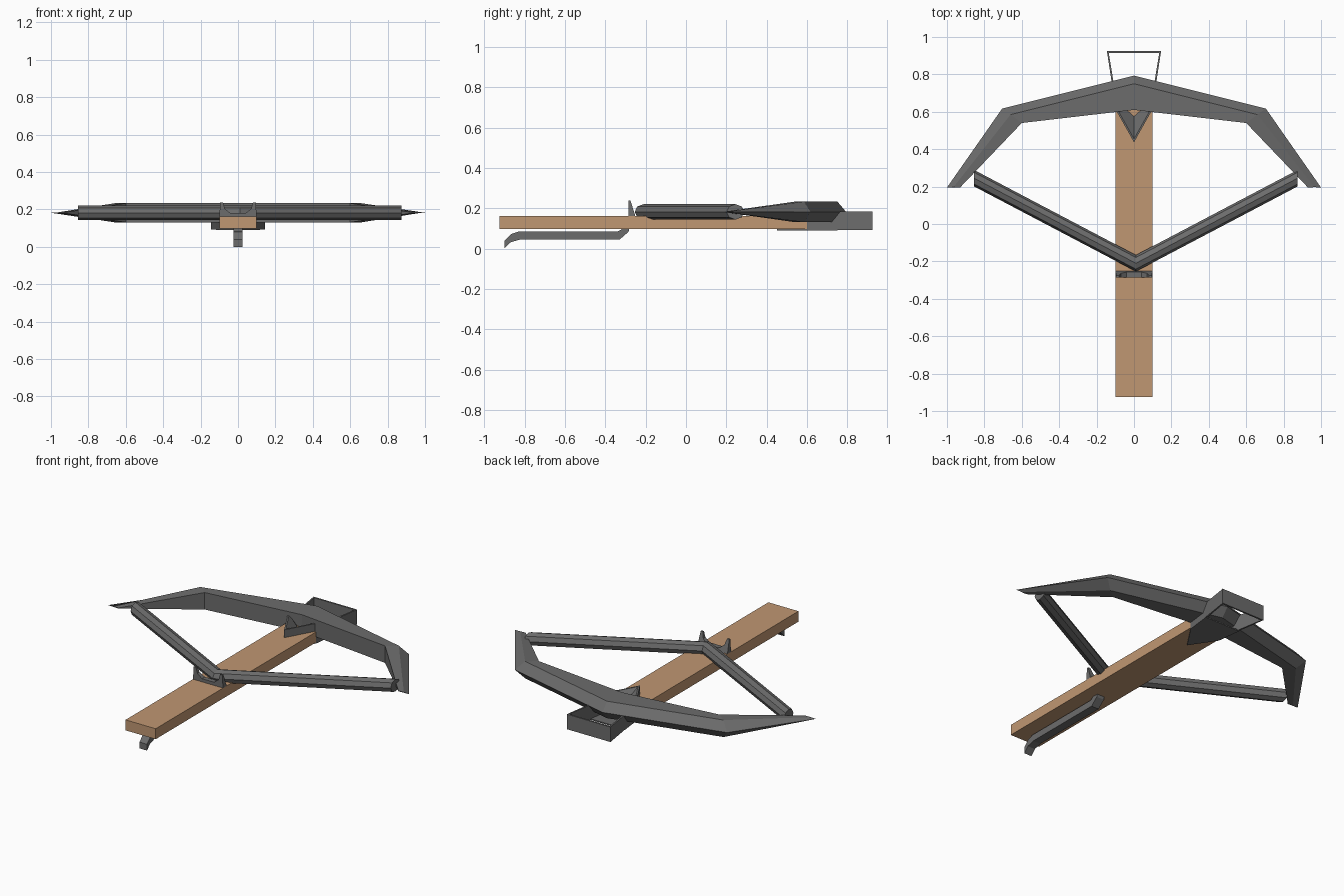
import bpy, bmesh, math

if "Cube" in bpy.data.objects:
    bpy.data.objects.remove(bpy.data.objects["Cube"])

def mat(name, c):
    m = bpy.data.materials.new(name)
    m.diffuse_color = (*c, 1)
    m.use_nodes = True
    m.node_tree.nodes["Principled BSDF"].inputs["Base Color"].default_value = m.diffuse_color
    return m

WOOD = mat("tan wood", (0.53, 0.31, 0.17))
IRON = mat("dark grey iron", (0.15, 0.15, 0.15))

def finish(name, bm, material):
    bmesh.ops.recalc_face_normals(bm, faces=bm.faces)
    me = bpy.data.meshes.new(name)
    bm.to_mesh(me)
    bm.free()
    me.materials.append(material)
    ob = bpy.data.objects.new(name, me)
    bpy.context.collection.objects.link(ob)
    return ob

def loft(name, sections, material, closed=False):
    """Skin a row of equal-sized point loops; cap the ends unless closed."""
    bm = bmesh.new()
    rows = [[bm.verts.new(p) for p in s] for s in sections]
    n = len(rows[0])
    pairs = list(zip(rows, rows[1:])) + ([(rows[-1], rows[0])] if closed else [])
    for a, b in pairs:
        for i in range(n):
            j = (i + 1) % n
            bm.faces.new((a[i], a[j], b[j], b[i]))
    if not closed:
        bm.faces.new(rows[0])
        bm.faces.new(rows[-1])
    return finish(name, bm, material)

# stock: plain plank
loft("stock", [[(x, y, z) for x, z in ((-.1, .1), (.1, .1), (.1, .163), (-.1, .163))]
               for y in (-.925, .61)], WOOD)

# bow: five-sided section, knife-thin at the tips
def bow_section(inner, ridge, outer, h, side):
    m = .184
    pts = [(*inner, m - h), (*inner, m + h), (*ridge, m + h), (*outer, m), (*ridge, m - h)]
    return [(side * x, y, z) for x, y, z in pts]

TIP = ((.93, .195), (.965, .197), (1, .195), .002)
ELBOW = ((.6, .54), (.66, .585), (.705, .617), .051)
MID = ((0, .61), (0, .75), (0, .793), .051)
loft("bow", [bow_section(*s, k) for s, k in
             ((TIP, -1), (ELBOW, -1), (MID, 1), (ELBOW, 1), (TIP, 1))], IRON)

# bowstring: eight-sided cord drawn back to the nut
def ring(x, y):
    return [(x, y + .044 * math.cos(a), .184 + .038 * math.sin(a))
            for a in (i * math.pi / 4 for i in range(8))]
loft("bowstring", [ring(-.855, .245), ring(.01, -.21), ring(.875, .245)], IRON)

# nut: forked plate that is thick at the base and thin at the horn tips
half = [(.1, .16), (.095, .24), (.08, .24), (.07, .205), (.04, .182)]
fork = half + [(-x, z) for x, z in reversed(half)]
loft("string_nut", [[(x, -.285, z) for x, z in fork],
                    [(x, -.25 - .025 * (z - .16) / .08, z) for x, z in fork]], IRON)

# trigger lever: bent bar below the stock
top = [(-.9, .04), (-.865, .075), (-.83, .086), (-.34, .086), (-.31, .103)]
low = [(-.28, .103), (-.285, .085), (-.33, .046), (-.825, .046), (-.87, .033), (-.9, .002)]
loft("trigger_lever", [[(x, y, z) for y, z in top + low] for x in (-.025, .025)], IRON)

# stirrup: thin upright strap at the nose
def strap(o):
    return [(-.1 + o, .6), (-.118 + o, .75), (-.145 + o, .925 - o),
            (.145 - o, .925 - o), (.118 - o, .75), (.1 - o, .6)]
outer, inner = strap(0), strap(.01)
loft("stirrup", [[(*a, .095), (*a, .185), (*b, .185), (*b, .095)]
                 for a, b in zip(outer, inner)], IRON)

# bow binding: V-shaped collar on top of the stock, sloping inside
def vee(w, apex, z):
    return [(-w, .615, z), (0, apex, z), (w, .615, z)]
loops = [vee(.1, .437, .16), vee(.1, .437, .21), vee(.09, .455, .21), vee(.045, .575, .165)]
loft("bow_binding", list(zip(*loops)), IRON)

# lower binding plate under the nose
plate = [(0, .45), (.1, .6), (.118, .75), (-.118, .75), (-.1, .6)]
loft("binding_plate", [[(x, y, z) for x, y in plate] for z in (.093, .1)], IRON)

# shift so that the model stands exactly on the ground
low_z = min(v.co.z for o in bpy.data.objects for v in o.data.vertices)
for o in bpy.data.objects:
    for v in o.data.vertices:
        v.co.z -= low_z
